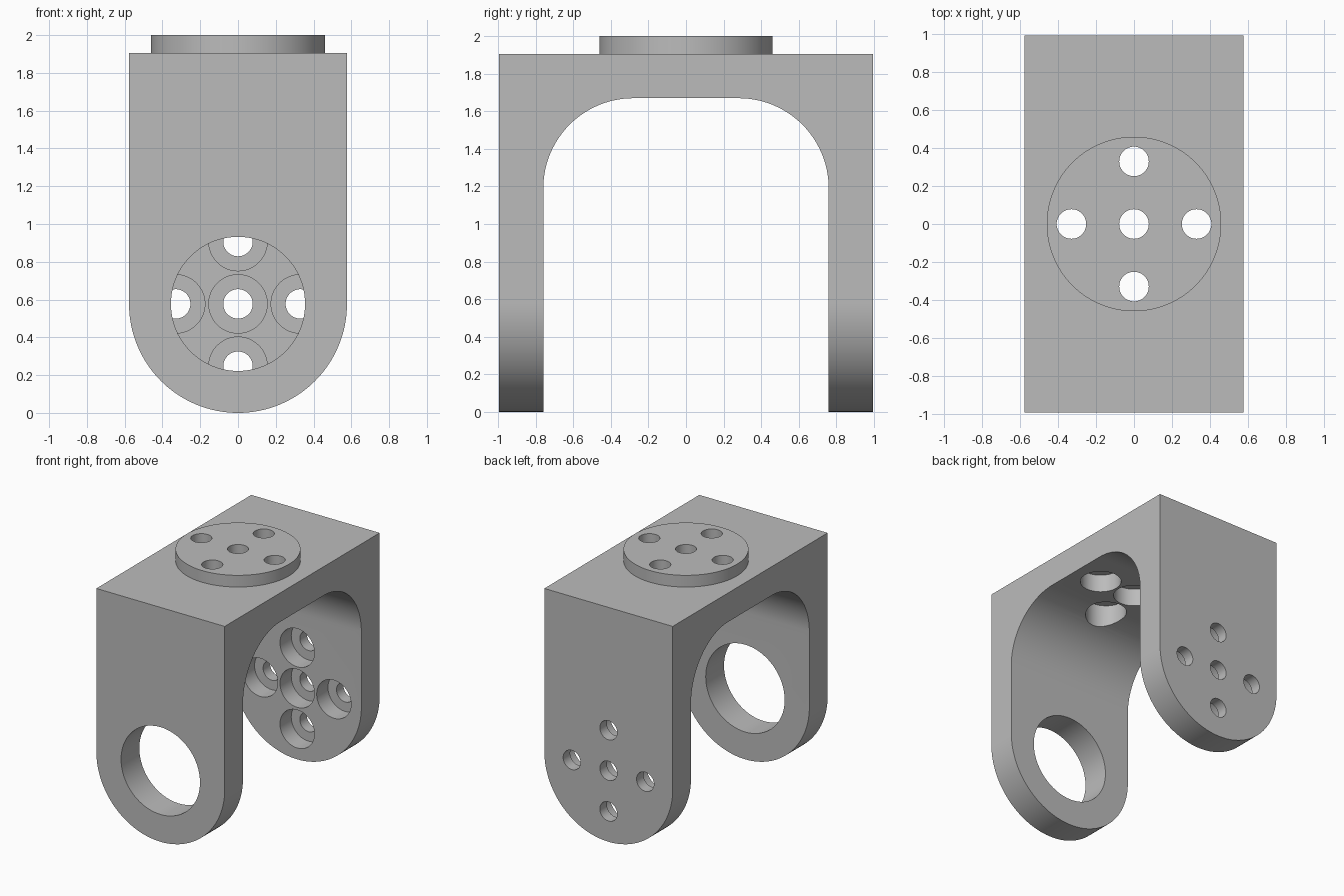
import bpy, bmesh, math
from mathutils import Vector

cube = bpy.data.objects.get("Cube")
if cube:
    bpy.data.objects.remove(cube, do_unlink=True)

HALF_W, HALF_L, BODY_TOP, TOP = 0.577, 0.995, 1.905, 2.0
INNER_Y, INNER_Z, FILLET = 0.76, 1.67, 0.48
HOLE_R, BORE_R, PITCH, BORE_DEPTH = 0.078, 0.155, 0.33, 0.145
AXIS_Z = HALF_W

grey = bpy.data.materials.new("machined_grey")
grey.use_nodes = True
grey.diffuse_color = (0.5, 0.5, 0.5, 1)
grey.node_tree.nodes["Principled BSDF"].inputs["Base Color"].default_value = (0.5, 0.5, 0.5, 1)


def arc(cx, cy, r, start, end, steps):
    """Points of an arc, angles in degrees."""
    angles = [math.radians(start + (end - start) * i / steps) for i in range(steps + 1)]
    return [(cx + r * math.cos(a), cy + r * math.sin(a)) for a in angles]


def prism(name, points, place, sweep):
    """Extrude a flat profile; place maps profile points into space."""
    bm = bmesh.new()
    face = bm.faces.new([bm.verts.new(place(u, v)) for u, v in points])
    extruded = bmesh.ops.extrude_face_region(bm, geom=[face])["geom"]
    verts = [g for g in extruded if isinstance(g, bmesh.types.BMVert)]
    bmesh.ops.translate(bm, verts=verts, vec=Vector(sweep))
    bmesh.ops.recalc_face_normals(bm, faces=bm.faces)
    mesh = bpy.data.meshes.new(name)
    bm.to_mesh(mesh)
    bm.free()
    mesh.materials.append(grey)
    obj = bpy.data.objects.new(name, mesh)
    bpy.context.collection.objects.link(obj)
    return obj


def disc_y(name, x, z, r, y0, y1, steps=48):
    return prism(name, arc(x, z, r, 0, 360, steps)[:-1],
                 lambda u, v: (u, y0, v), (0, y1 - y0, 0))


def disc_z(name, x, y, r, z0, z1, steps=48):
    return prism(name, arc(x, y, r, 0, 360, steps)[:-1],
                 lambda u, v: (u, v, z0), (0, 0, z1 - z0))


def cut(target, cutter):
    cutter.hide_render = True
    mod = target.modifiers.new("cut", 'BOOLEAN')
    mod.operation = 'DIFFERENCE'
    mod.solver = 'EXACT'
    mod.object = cutter
    bpy.context.view_layer.objects.active = target
    bpy.ops.object.modifier_apply(modifier=mod.name)
    bpy.data.objects.remove(cutter, do_unlink=True)


# Fork body: round-ended profile swept from front to back
outline = [(HALF_W, BODY_TOP), (-HALF_W, BODY_TOP)] + arc(0, AXIS_Z, HALF_W, 180, 360, 64)
body = prism("fork_body", outline, lambda u, v: (u, -HALF_L, v), (0, 2 * HALF_L, 0))

# Arched opening between the two arms
cy, cz = INNER_Y - FILLET, INNER_Z - FILLET
arch = ([(-INNER_Y, -0.2), (INNER_Y, -0.2)]
        + arc(cy, cz, FILLET, 0, 90, 24) + arc(-cy, cz, FILLET, 90, 180, 24))
cut(body, prism("arch_cutter", arch, lambda u, v: (-1, u, v), (2, 0, 0)))

# Round flange on top
flange = disc_z("top_flange", 0, 0, 0.46, BODY_TOP, TOP, 96)

# Large bearing hole in the front arm
cut(body, disc_y("bearing_cutter", 0, AXIS_Z, 0.355, -1.2, -0.5, 80))

# Counterbored bolt holes in the back arm and the top
for dx, dv in ((0, 0), (PITCH, 0), (-PITCH, 0), (0, PITCH), (0, -PITCH)):
    z = AXIS_Z + dv
    cut(body, disc_y("bolt_cutter", dx, z, HOLE_R, 0.5, 1.2))
    cut(body, disc_y("bore_cutter", dx, z, BORE_R, 0.5, INNER_Y + BORE_DEPTH))
    cut(body, disc_z("bolt_cutter", dx, dv, HOLE_R, 1.3, 2.2))
    cut(body, disc_z("bore_cutter", dx, dv, BORE_R, 1.3, INNER_Z + BORE_DEPTH))
    cut(flange, disc_z("bolt_cutter", dx, dv, HOLE_R, 1.3, 2.2))

# Smooth the round walls, keep the machined edges sharp
bpy.ops.object.select_all(action='DESELECT')
for part in (body, flange):
    part.select_set(True)
bpy.context.view_layer.objects.active = body
bpy.ops.object.shade_smooth_by_angle(angle=math.radians(30))
